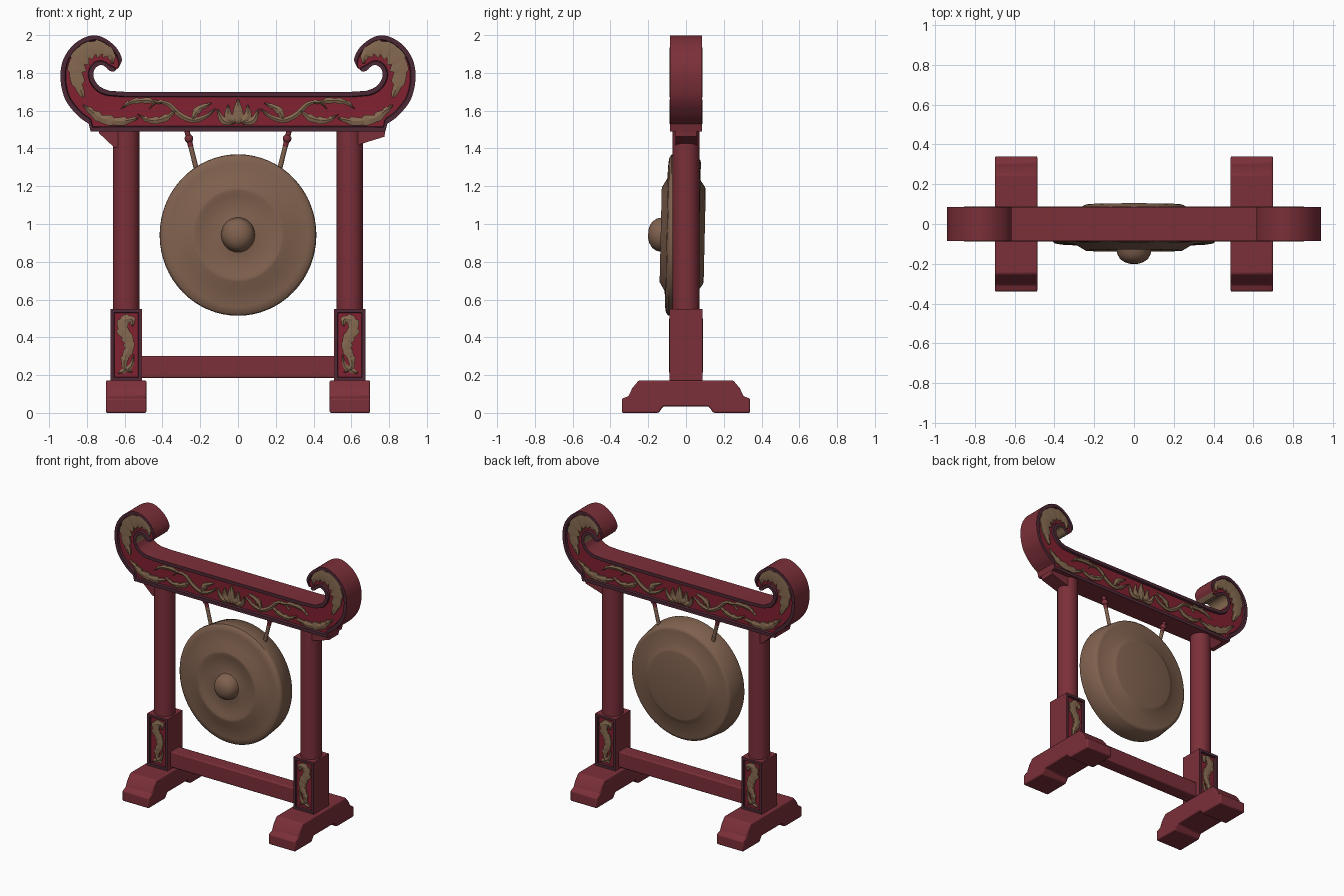
import bpy, bmesh, math
from mathutils import Vector, Matrix

if "Cube" in bpy.data.objects:
    bpy.data.objects.remove(bpy.data.objects["Cube"])

def mat(name, rgb):
    m = bpy.data.materials.new(name)
    m.diffuse_color = (*rgb, 1)
    m.use_nodes = True
    m.node_tree.nodes["Principled BSDF"].inputs["Base Color"].default_value = m.diffuse_color
    return m

RED = mat("red lacquer", (0.20, 0.029, 0.041))
DARK = mat("dark plum trim", (0.075, 0.022, 0.036))
BACK = mat("crimson panel", (0.22, 0.015, 0.030))
GOLD = mat("old gold carving", (0.235, 0.142, 0.080))
BRONZE = mat("bronze", (0.215, 0.120, 0.077))

def finish(name, bm, mats, angle=30, bevel=0):
    bmesh.ops.recalc_face_normals(bm, faces=bm.faces[:])
    me = bpy.data.meshes.new(name)
    bm.to_mesh(me)
    bm.free()
    for m in mats:
        me.materials.append(m)
    ob = bpy.data.objects.new(name, me)
    bpy.context.collection.objects.link(ob)
    if bevel:
        b = ob.modifiers.new("bevel", 'BEVEL')
        b.width, b.segments, b.limit_method = bevel, 2, 'ANGLE'
    bpy.ops.object.select_all(action='DESELECT')
    ob.select_set(True)
    bpy.context.view_layer.objects.active = ob
    bpy.ops.object.shade_smooth_by_angle(angle=math.radians(angle))
    return ob

def loft(bm, rings, rule=None, cap_mat=0):
    """Skin closed rings of points and cap both ends."""
    vs = [[bm.verts.new(p) for p in r] for r in rings]
    n = len(vs[0])
    for i in range(len(vs) - 1):
        for j in range(n):
            k = (j + 1) % n
            f = bm.faces.new((vs[i][j], vs[i][k], vs[i + 1][k], vs[i + 1][j]))
            f.material_index = rule(i, j) if rule else 0
    for r in (vs[0], vs[-1]):
        bm.faces.new(r).material_index = cap_mat

def catmull(pts, n):
    """Smooth samples through points of any dimension."""
    p = [Vector(q) for q in pts]
    p = [2 * p[0] - p[1]] + p + [2 * p[-1] - p[-2]]
    out = []
    for i in range(1, len(p) - 2):
        a, b, c, d = p[i - 1:i + 3]
        for s in range(n):
            t = s / n
            out.append(0.5 * (2 * b + (c - a) * t + (2 * a - 5 * b + 4 * c - d) * t * t
                              + (3 * b - a - 3 * c + d) * t ** 3))
    return out + [p[-2]]

def box(name, x, y, z, m, bevel=0.008):
    bm = bmesh.new()
    loft(bm, [[(x[0], y[0], h), (x[1], y[0], h), (x[1], y[1], h), (x[0], y[1], h)] for h in z])
    return finish(name, bm, [m], bevel=bevel)

def rod(name, a, b, r, m, sides=12):
    a, b = Vector(a), Vector(b)
    q = (b - a).to_track_quat('Z', 'Y')
    bm = bmesh.new()
    ring = [q @ Vector((r * math.cos(t), r * math.sin(t), 0))
            for t in (2 * math.pi * k / sides for k in range(sides))]
    loft(bm, [[a + v for v in ring], [b + v for v in ring]])
    return finish(name, bm, [m], 40)

def leaf(bm, pts, w, jag, sx, sy, base=0.068, top=0.087):
    """Ridged, tapering carved stroke with an optional toothed edge."""
    s = catmull(pts, 8)
    rings = []
    for i, p in enumerate(s):
        t = i / (len(s) - 1)
        d = (s[min(i + 1, len(s) - 1)] - s[max(i - 1, 0)]).normalized()
        nrm = Vector((-d.y, d.x))
        h = w * (0.12 + 0.88 * math.sin(math.pi * t ** 0.8))
        saw = 1 - jag * ((i % 6) / 5)
        a, b = p + nrm * h * saw, p - nrm * h * (1 - 0.4 * (1 - saw))
        rings.append([(sx * q.x, sy * y, q.y) for q, y in ((a, base), (a, top - 0.006), (p, top),
                                                         (b, top - 0.006), (b, base))])
    loft(bm, rings)

# Top beam with scroll ends: paired outer and inner edge points (x, z, x, z)
pairs = [(0.3, 1.49, 0.3, 1.70), (0.6, 1.49, 0.60, 1.70), (0.78, 1.49, 0.68, 1.705),
         (0.79, 1.53, 0.71, 1.715), (0.85, 1.575, 0.74, 1.735), (0.915, 1.66, 0.762, 1.77),
         (0.94, 1.77, 0.765, 1.80), (0.925, 1.87, 0.755, 1.825), (0.87, 1.95, 0.735, 1.84),
         (0.79, 1.995, 0.715, 1.84), (0.72, 1.99, 0.70, 1.83), (0.65, 1.94, 0.685, 1.815),
         (0.615, 1.875, 0.67, 1.808), (0.63, 1.83, 0.655, 1.808)]
half = [Vector(p) for p in pairs[:3]] + catmull(pairs[3:], 5)
path = [Vector((-p[0], p[1], -p[2], p[3])) for p in reversed(half)] + half
H, R = 0.086, 0.072
rings = []
for p in path:
    o, i = Vector((p[0], p[1])), Vector((p[2], p[3]))
    d = (i - o).normalized()
    k = min(0.024, 0.28 * (i - o).length)
    front = [(o, H), (o + d * k, H), (o + d * k * 1.2, R), (i - d * k * 1.2, R), (i - d * k, H), (i, H)]
    rings.append([(q.x, -y, q.y) for q, y in front] + [(q.x, y, q.y) for q, y in reversed(front)])
last = len(path) - 2

def beam_rule(i, j):
    if j in (2, 8):
        return 2
    if j == 5:
        return 3 if min(i, last - i) < len(half) - 14 else 0
    return 0 if j == 11 else 1

bm = bmesh.new()
loft(bm, rings, beam_rule, 3)
finish("top_beam", bm, [RED, DARK, BACK, GOLD])

# Carved foliage on the beam, both faces and both halves
strokes = [
    ([(0, 1.53), (0, 1.59), (0, 1.66)], 0.028, 0),
    ([(0.015, 1.535), (0.05, 1.57), (0.052, 1.63)], 0.022, 0),
    ([(0.02, 1.532), (0.08, 1.55), (0.11, 1.61)], 0.018, 0),
    ([(0.12, 1.61), (0.17, 1.57), (0.24, 1.55), (0.31, 1.58), (0.37, 1.635), (0.43, 1.645), (0.47, 1.61)], 0.015, 0),
    ([(0.24, 1.555), (0.21, 1.605), (0.14, 1.64)], 0.022, 0.4),
    ([(0.33, 1.60), (0.39, 1.56), (0.47, 1.55), (0.53, 1.58)], 0.022, 0.5),
    ([(0.40, 1.64), (0.49, 1.655), (0.57, 1.645), (0.62, 1.61)], 0.018, 0.5),
    ([(0.53, 1.56), (0.62, 1.545), (0.72, 1.56), (0.78, 1.60), (0.82, 1.63)], 0.030, 0.5),
    ([(0.82, 1.67), (0.85, 1.77), (0.845, 1.85), (0.80, 1.91), (0.73, 1.925), (0.675, 1.895), (0.665, 1.85)], 0.058, 0.45)]
bm = bmesh.new()
for sx in (-1, 1):
    for sy in (-1, 1):
        for pts, w, jag in strokes:
            leaf(bm, pts, w, jag, sx, sy)
finish("beam_carving", bm, [GOLD], 25)

# Foot side profile (y, z)
side = [(0.12, 0.035), (0.145, 0.0), (0.34, 0.0), (0.34, 0.075), (0.305, 0.088), (0.285, 0.13), (0.25, 0.172)]
foot = side + [(-y, z) for y, z in reversed(side)]

for sx, tag in ((-1, "left"), (1, "right")):
    bm = bmesh.new()
    loft(bm, [[(sx * x, y, z) for y, z in foot] for x in (0.485, 0.70)])
    finish(tag + "_foot", bm, [RED], bevel=0.008)

    # Post base block with framed, recessed panels front and back
    bm = bmesh.new()
    bmesh.ops.create_cube(bm, size=1, matrix=Matrix.Translation((sx * 0.592, 0, 0.36))
                          @ Matrix.Diagonal((0.165, 0.176, 0.38, 1)))
    bm.normal_update()
    for f in [f for f in bm.faces if abs(f.normal.y) > 0.9]:
        rim = bmesh.ops.inset_region(bm, faces=[f], thickness=0.004)
        rim = bmesh.ops.inset_region(bm, faces=[f], thickness=0.022)["faces"]
        wall = bmesh.ops.inset_region(bm, faces=[f], thickness=0.004, depth=-0.014)["faces"]
        for g in rim + wall:
            g.material_index = 1
        f.material_index = 2
    finish(tag + "_post_base", bm, [RED, DARK, BACK])

    # Panel carving
    bm = bmesh.new()
    for sy in (-1, 1):
        leaf(bm, [(0.558, 0.46), (0.562, 0.495), (0.605, 0.49), (0.612, 0.44), (0.585, 0.39), (0.578, 0.34),
                  (0.60, 0.29), (0.60, 0.24), (0.56, 0.215)], 0.034, 0.35, sx, sy, 0.07, 0.089)
        leaf(bm, [(0.635, 0.21), (0.60, 0.225), (0.565, 0.25), (0.552, 0.31)], 0.016, 0.3, sx, sy, 0.07, 0.087)
    finish(tag + "_panel_carving", bm, [GOLD], 25)

    rod(tag + "_column", (sx * 0.592, 0, 0.54), (sx * 0.592, 0, 1.50), 0.071, RED, 32)

    # Bracket under the beam end
    bm = bmesh.new()
    tri = [(0.60, 1.495), (0.735, 1.495), (0.735, 1.48), (0.655, 1.405), (0.60, 1.405)]
    if sx > 0:
        tri[1:4] = [(0.78, 1.495), (0.775, 1.462), (0.655, 1.425)]
    loft(bm, [[(sx * x, y, z) for x, z in tri] for y in (-0.055, 0.055)])
    finish(tag + "_bracket", bm, [RED])

    # Hanging cord with red loop and knot
    rod(tag + "_cord_loop", (sx * 0.272, 0, 1.50), (sx * 0.25, 0, 1.41), 0.014, RED)
    rod(tag + "_cord", (sx * 0.255, 0, 1.43), (sx * 0.213, 0, 1.26), 0.013, BRONZE)
    bm = bmesh.new()
    bmesh.ops.create_uvsphere(bm, u_segments=12, v_segments=8, radius=0.023,
                              matrix=Matrix.Translation((sx * 0.26, 0, 1.452)))
    finish(tag + "_cord_knot", bm, [RED])

# Lower stretcher
box("stretcher", (-0.53, 0.53), (-0.05, 0.05), (0.185, 0.30), RED)

# Gong: profile (radius, y) turned around y, slightly tilted
profile = [(0.02, -0.2), (0.045, -0.193), (0.068, -0.178), (0.083, -0.155), (0.089, -0.122), (0.10, -0.118),
           (0.20, -0.125), (0.225, -0.134), (0.243, -0.134), (0.29, -0.106), (0.37, -0.102), (0.40, -0.097),
           (0.413, -0.085), (0.415, -0.07), (0.40, 0.055), (0.39, 0.066), (0.375, 0.07), (0.285, 0.07),
           (0.25, 0.095), (0.235, 0.099), (0.02, 0.099)]
N = 64
bm = bmesh.new()
loft(bm, [[(r * math.cos(2 * math.pi * k / N), y, 1.03 * r * math.sin(2 * math.pi * k / N))
           for k in range(N)] for r, y in profile])
gong = finish("gong", bm, [BRONZE], 40)
gong.location = (0, 0, 0.94)
gong.rotation_euler.x = -0.023
